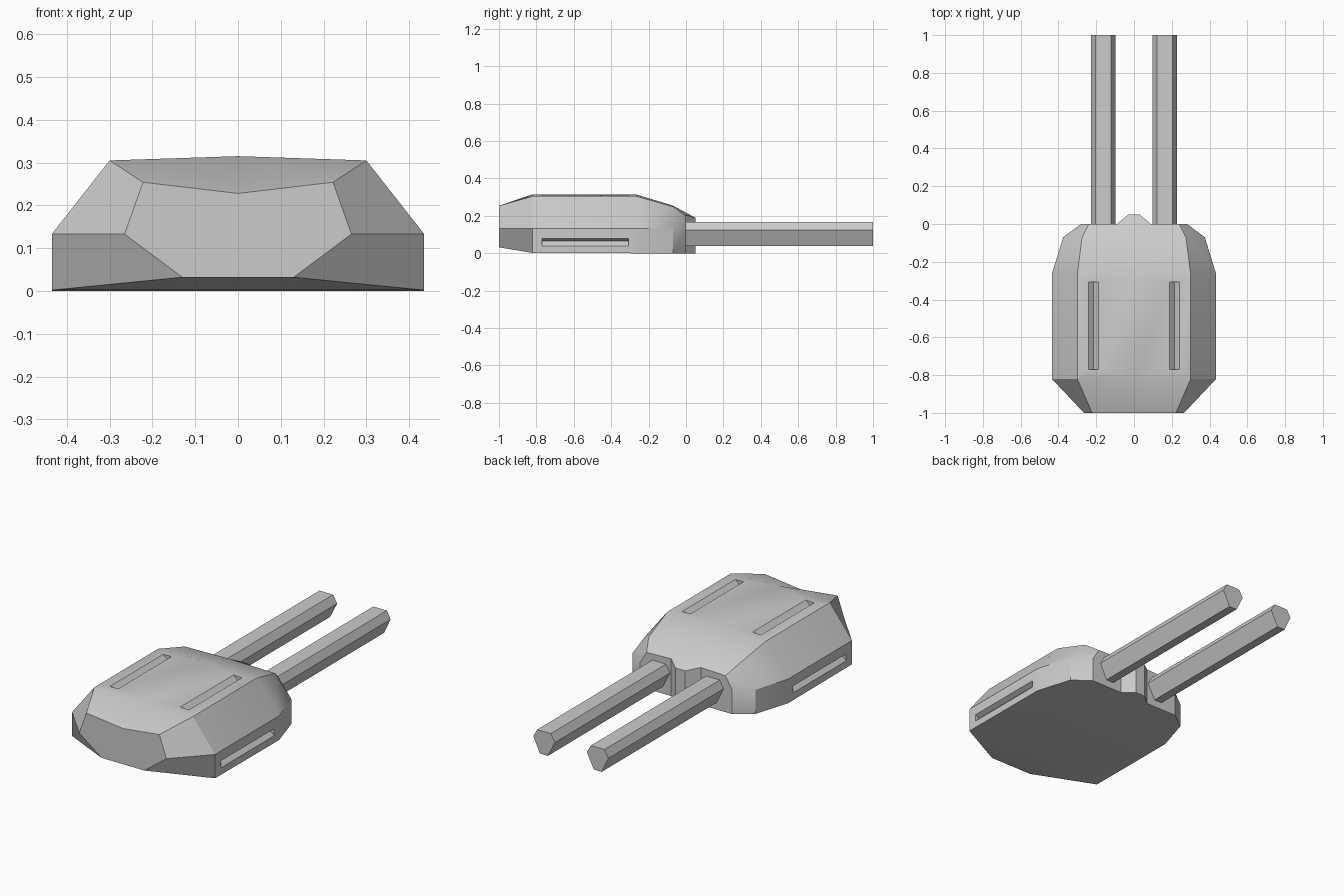
import bpy, bmesh, math

if "Cube" in bpy.data.objects:
    bpy.data.objects.remove(bpy.data.objects["Cube"])


def make_object(name, bm):
    bmesh.ops.recalc_face_normals(bm, faces=bm.faces[:])
    mesh = bpy.data.meshes.new(name)
    bm.to_mesh(mesh)
    bm.free()
    obj = bpy.data.objects.new(name, mesh)
    bpy.context.collection.objects.link(obj)
    return obj


def prism(name, profile, y0, y1):
    # extrude an (x, z) profile along y
    bm = bmesh.new()
    a = [bm.verts.new((x, y0, z)) for x, z in profile]
    b = [bm.verts.new((x, y1, z)) for x, z in profile]
    bm.faces.new(a)
    bm.faces.new(b[::-1])
    for i in range(len(a)):
        j = (i + 1) % len(a)
        bm.faces.new((a[i], a[j], b[j], b[i]))
    return make_object(name, bm)


# Turret housing: half sections from floor centre to roof centre
sections = [
    (-1.00, [(0, .032), (.13, .032), (.265, .133), (.222, .254), (0, .228)]),
    (-0.82, [(0, .002), (.435, .002), (.435, .133), (.30, .305), (0, .315)]),
    (-0.265, [(0, 0), (.435, 0), (.435, .133), (.30, .305), (0, .314)]),
    (-0.07, [(0, 0), (.375, 0), (.375, .133), (.275, .25), (0, .255)]),
]
bm = bmesh.new()
rings = [[bm.verts.new((x, y, z)) for x, z in pts] for y, pts in sections]
bm.faces.new(rings[0])
for r, s in zip(rings, rings[1:]):
    for i in range(4):
        bm.faces.new((r[i], r[i + 1], s[i + 1], s[i]))

# Gun face and the nose between the barrels
fc, fb, fm, fs, fi, fib, fn, fnb, fct = [bm.verts.new(c) for c in (
    (0, .05, 0), (.28, 0, 0), (.28, 0, .133), (.24, 0, .20), (.09, 0, .205),
    (.09, 0, 0), (.03, .05, .19), (.03, .05, 0), (0, .05, .19))]
c, b, m, s, t = rings[-1]
for f in ((b, m, fm, fb), (m, s, fs, fm), (s, t, fct, fn, fi, fs),
          (fb, fm, fs, fi, fib), (fib, fi, fn, fnb), (fnb, fn, fct, fc),
          (c, b, fb, fib, fnb, fc)):
    bm.faces.new(f)

# Mirror the half hull
bmesh.ops.mirror(bm, geom=bm.verts[:] + bm.edges[:] + bm.faces[:],
                 axis='X', merge_dist=0.0005)
bmesh.ops.remove_doubles(bm, verts=bm.verts[:], dist=0.0005)
housing = make_object("turret_housing", bm)
bpy.context.view_layer.objects.active = housing
housing.select_set(True)
bpy.ops.object.shade_smooth_by_angle(angle=math.radians(30))

# Wedge slots in the side walls and roof, and the barrels
side_slot = [(.46, .04), (.435, .04), (.41, .065), (.435, .078), (.46, .078)]
roof_slot = [(.188, .34), (.188, .309), (.214, .285), (.24, .307), (.24, .34)]
barrel = [(.122, .167), (.205, .167), (.228, .125),
          (.188, .04), (.14, .04), (.097, .125)]
for label, sign in (("right", 1), ("left", -1)):
    for kind, profile in (("side", side_slot), ("roof", roof_slot)):
        cutter = prism(f"{label}_{kind}_slot_cutter",
                       [(x * sign, z) for x, z in profile], -.77, -.308)
        cutter.hide_render = True
        cutter.hide_viewport = True
        mod = housing.modifiers.new(f"{label}_{kind}_slot", 'BOOLEAN')
        mod.object = cutter
        mod.operation = 'DIFFERENCE'
        mod.solver = 'EXACT'
    prism(f"{label}_barrel", [(x * sign, z) for x, z in barrel], -.02, 1.0)
